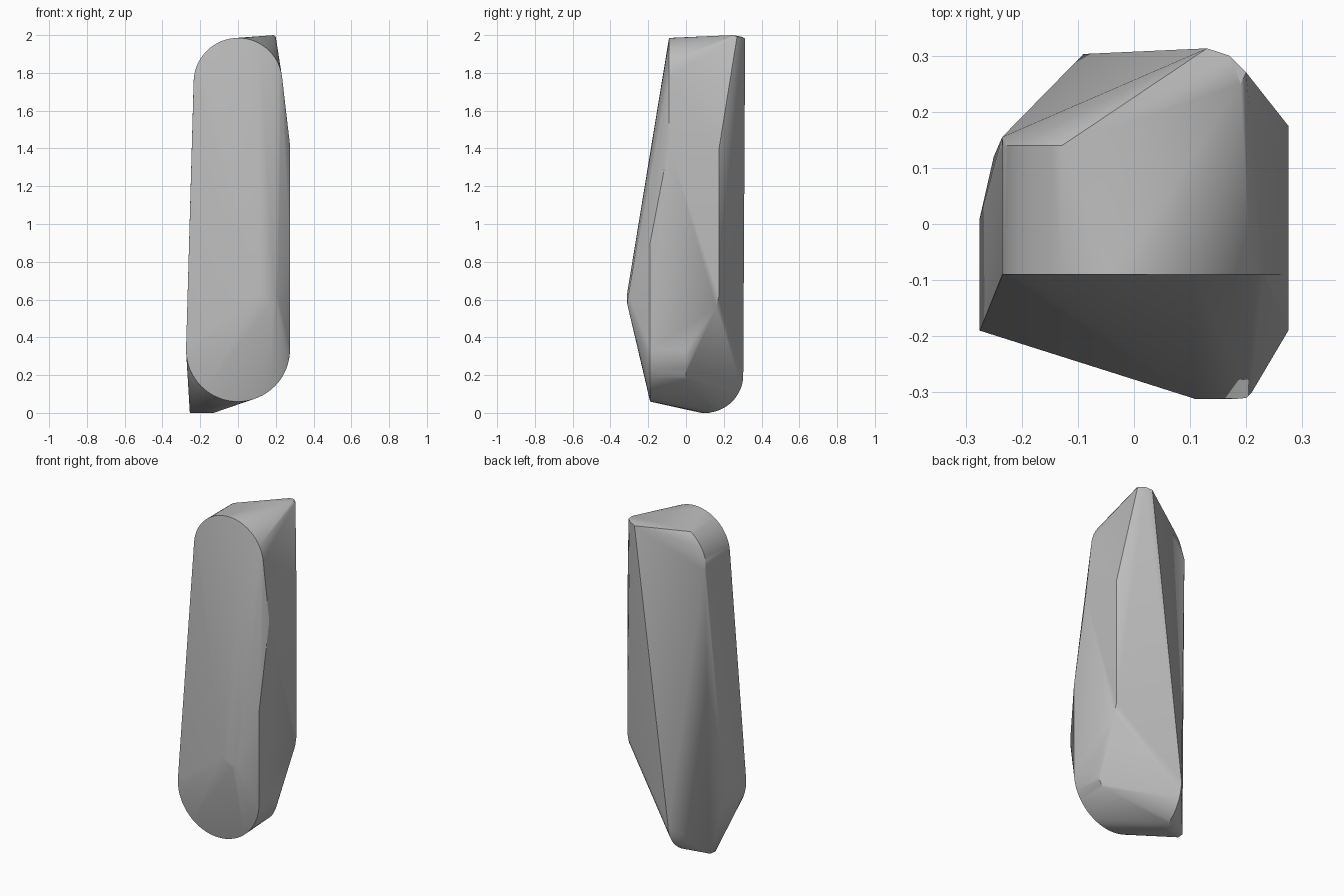
import bpy
import bmesh
from math import cos, sin, radians
from mathutils import Vector

cube = bpy.data.objects.get("Cube")
if cube:
    bpy.data.objects.remove(cube, do_unlink=True)


def arc(radius, height, y, start, end, steps):
    """Points on an upright arc facing the front, centred on x = 0."""
    angles = [radians(start + (end - start) * i / steps) for i in range(steps + 1)]
    return [(radius * cos(a), y, height + radius * sin(a)) for a in angles]


points = []
# Rounded top: full front rim, back rim only on one shoulder
points += arc(0.235, 1.75, -0.09, 0, 180, 32)
points += arc(0.235, 1.75, 0.14, 123, 180, 10)
points += [(-0.235, 0.155, 1.74)]
# Rounded foot: front rim and shallower back rim
points += arc(0.275, 0.335, -0.19, 180, 360, 32)
points += arc(0.275, 0.335, 0.0, 325, 360, 8)
points += [(-0.275, 0.01, 0.33)]
# Flat side facet
points += [(0.275, y, z) for y, z in
           ((-0.09, 1.42), (-0.19, 0.9), (0.16, 0.56), (0.175, 0.62), (0.175, 1.4))]
# Blunt front tip
points += [(0.11, -0.312, 0.63), (0.18, -0.312, 0.58), (0.2, -0.31, 0.59), (0.21, -0.3, 0.62)]
# Raised back corner
points += [(0.19, 0.25, 2.0), (0.2, 0.27, 1.99), (0.17, 0.3, 1.99), (0.13, 0.313, 1.98)]
# Rounded heel
for i in range(13):
    a = radians(90 * i / 12)
    points.append((-0.13 + 0.04 * sin(a), 0.1 + 0.203 * sin(a), 0.2 - 0.2 * cos(a)))
points += [(-0.255, 0.08, 0.0), (-0.25, 0.12, 0.0)]

# Wrap all rims and corners in one convex skin
bm = bmesh.new()
for p in points:
    bm.verts.new(Vector(p))
hull = bmesh.ops.convex_hull(bm, input=bm.verts[:])
inner = {g for g in hull["geom_interior"] if isinstance(g, bmesh.types.BMVert)}
inner |= {v for v in bm.verts if not v.link_faces}
bmesh.ops.delete(bm, geom=list(inner), context="VERTS")
bmesh.ops.dissolve_limit(bm, angle_limit=radians(0.5), verts=bm.verts[:], edges=bm.edges[:])
bmesh.ops.recalc_face_normals(bm, faces=bm.faces[:])
mesh = bpy.data.meshes.new("faceted_stone")
bm.to_mesh(mesh)
bm.free()

stone = bpy.data.objects.new("faceted_stone", mesh)
bpy.context.collection.objects.link(stone)

# Plain grey surface
grey = bpy.data.materials.new("stone_grey")
grey.use_nodes = True
colour = (0.5, 0.5, 0.5, 1.0)
grey.diffuse_color = colour
grey.node_tree.nodes["Principled BSDF"].inputs["Base Color"].default_value = colour
mesh.materials.append(grey)

bpy.context.view_layer.objects.active = stone
stone.select_set(True)
bpy.ops.object.shade_smooth_by_angle(angle=radians(30))
